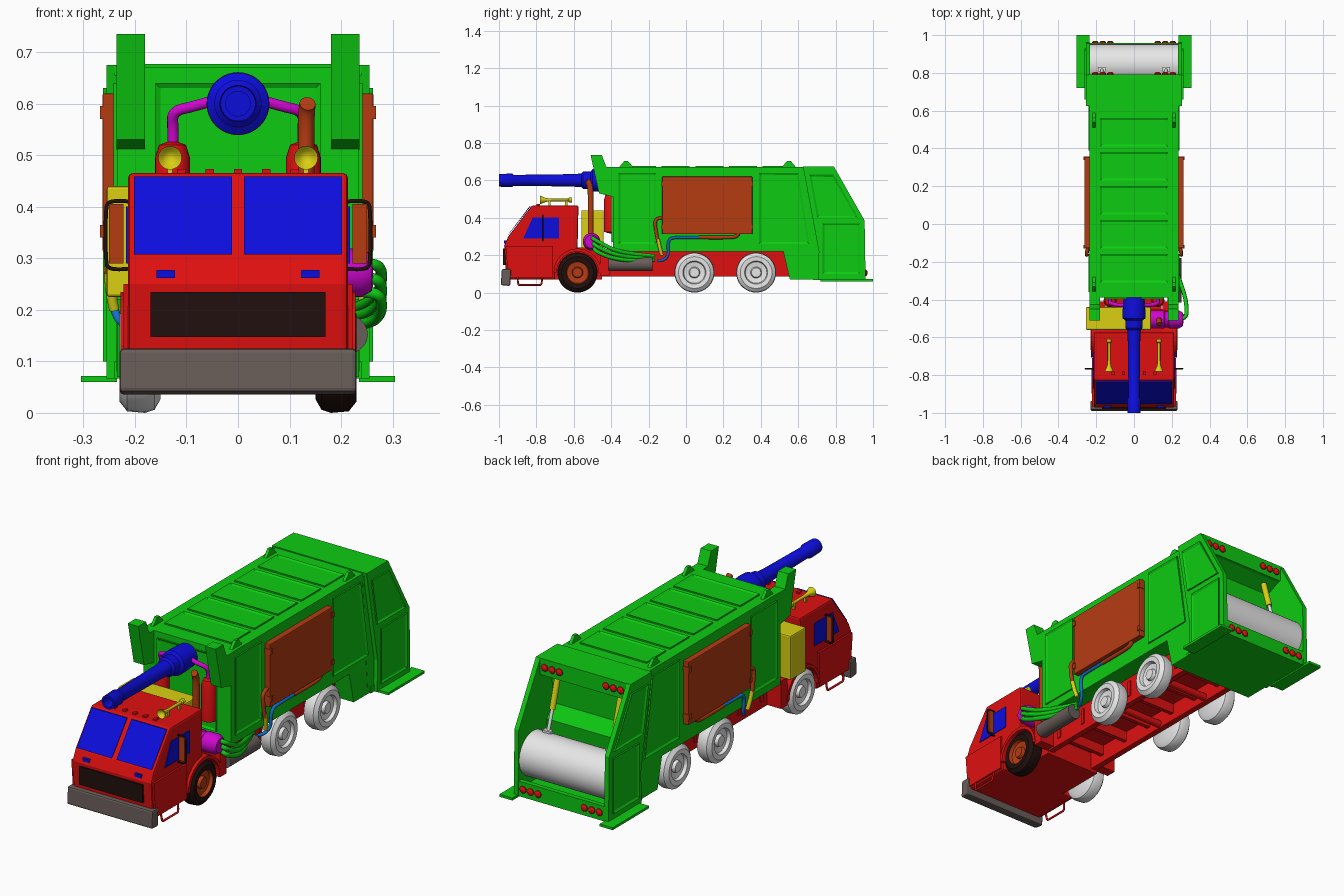
import bpy, bmesh, math
from mathutils import Vector, Matrix

cube = bpy.data.objects.get("Cube")
if cube:
    bpy.data.objects.remove(cube, do_unlink=True)


def material(name, rgb):
    m = bpy.data.materials.new(name)
    m.use_nodes = True
    m.diffuse_color = (*rgb, 1)
    m.node_tree.nodes["Principled BSDF"].inputs["Base Color"].default_value = (*rgb, 1)
    return m


GREEN = material("green", (.004, .6, .006))
RED = material("red", (.74, .005, .005))
BLUE = material("blue", (.004, .004, .73))
YELLOW = material("yellow", (.7, .63, .006))
MAGENTA = material("magenta", (.62, .002, .62))
RUST = material("rust brown", (.46, .045, .006))
WHITE = material("white", (.8, .8, .8))
BLACK = material("brown black", (.014, .005, .004))
GREY = material("warm grey", (.14, .11, .1))
AZURE = material("azure", (.004, .17, .6))
rounded = []


def finish(name, bm, mat, bevel=0, smooth=False):
    bmesh.ops.recalc_face_normals(bm, faces=bm.faces)
    me = bpy.data.meshes.new(name)
    bm.to_mesh(me)
    bm.free()
    me.materials.append(mat)
    ob = bpy.data.objects.new(name, me)
    bpy.context.collection.objects.link(ob)
    if bevel:
        mod = ob.modifiers.new("edge_bevel", 'BEVEL')
        mod.width, mod.segments = bevel, 2
    if smooth:
        rounded.append(ob)
    return ob


def prism(name, pts, x0, x1, mat, bevel=0):
    """Extrude a (y, z) outline from x0 to x1."""
    bm = bmesh.new()
    face = bm.faces.new([bm.verts.new((x0, y, z)) for y, z in pts])
    ext = bmesh.ops.extrude_face_region(bm, geom=[face])["geom"]
    bmesh.ops.translate(bm, vec=(x1 - x0, 0, 0),
                        verts=[v for v in ext if isinstance(v, bmesh.types.BMVert)])
    return finish(name, bm, mat, bevel)


def box(name, x, y, z, mat, bevel=0):
    return prism(name, [(y[0], z[0]), (y[1], z[0]), (y[1], z[1]), (y[0], z[1])], *x, mat, bevel)


def panel(name, corners, normal, mat, rim=.014):
    """Thin raised panel with a sunken middle."""
    bm = bmesh.new()
    face = bm.faces.new([bm.verts.new(c) for c in corners])
    ext = bmesh.ops.extrude_face_region(bm, geom=[face])["geom"]
    bmesh.ops.translate(bm, vec=Vector(normal) * .007,
                        verts=[v for v in ext if isinstance(v, bmesh.types.BMVert)])
    top = [f for f in ext if isinstance(f, bmesh.types.BMFace)]
    bmesh.ops.recalc_face_normals(bm, faces=bm.faces)
    bmesh.ops.inset_individual(bm, faces=top, thickness=rim, depth=-.006)
    return finish(name, bm, mat)


def lathe(name, profile, origin, axis, mat, steps=32):
    """Spin a (radius, distance) profile about an axis."""
    bm = bmesh.new()
    vs = [bm.verts.new((r, 0, t)) for r, t in profile]
    edges = [bm.edges.new(p) for p in zip(vs, vs[1:])]
    bmesh.ops.spin(bm, geom=vs + edges, cent=(0, 0, 0), axis=(0, 0, 1),
                   angle=math.tau, steps=steps)
    bmesh.ops.remove_doubles(bm, verts=bm.verts, dist=.0001)
    turn = Vector(axis).to_track_quat('Z', 'Y').to_matrix().to_4x4()
    bmesh.ops.transform(bm, matrix=Matrix.Translation(origin) @ turn, verts=bm.verts)
    return finish(name, bm, mat, smooth=True)


def rod(name, a, b, r, mat, steps=20):
    d = Vector(b) - Vector(a)
    return lathe(name, [(0, 0), (r, 0), (r, d.length), (0, d.length)], a, d, mat, steps)


def tube(name, pts, r, mat):
    cu = bpy.data.curves.new(name, 'CURVE')
    cu.dimensions, cu.bevel_depth, cu.bevel_resolution = '3D', r, 3
    cu.use_fill_caps, cu.resolution_u = True, 6
    sp = cu.splines.new('NURBS')
    sp.points.add(len(pts) - 1)
    for p, co in zip(sp.points, pts):
        p.co = (*co, 1)
    sp.order_u, sp.use_endpoint_u = 3, True
    tmp = bpy.data.objects.new(name + "_path", cu)
    bm = bmesh.new()
    me = bpy.data.meshes.new_from_object(tmp)
    bm.from_mesh(me)
    bpy.data.objects.remove(tmp)
    bpy.data.meshes.remove(me)
    return finish(name, bm, mat, smooth=True)


# Cab with wheel arch
AXLE_Y, AXLE_Z = -.58, .107
arch = [(AXLE_Y + .12 * math.cos(a), AXLE_Z + .12 * math.sin(a))
        for a in [math.radians(90 + 15 * i) for i in range(7)]]
prism("cab", [(-.96, .07), (-.972, .25), (-.95, .3), (-.825, .465), (-.575, .465)]
      + arch + [(-.70, .07)], -.213, .213, RED, .008)
box("cab_floor", (-.15, .15), (-.72, -.45), (.07, .24), RED)
prism("bumper", [(-.99, .04), (-.94, .035), (-.935, .125), (-.985, .125)], -.23, .23, GREY, .008)
box("grille", (-.17, .17), (-.979, -.965), (.147, .235), BLACK)
for i in range(5):
    box("roof_marker", (-.118 + .055 * i, -.102 + .055 * i), (-.80, -.78), (.46, .473), RED)

# Cannon
lathe("cannon", [(0, .1), (.024, .1), (.024, 0), (.034, 0), (.036, .07), (.029, .08), (.033, .38),
                 (.036, .44), (.046, .45), (.046, .49), (.06, .5), (.061, .53), (.055, .62), (0, .62)],
      (0, -1, .6), (0, 1, 0), BLUE, 40)

# Refuse body
prism("body", [(-.39, .22), (-.39, .67), (.625, .67), (.71, .22), (.705, .07), (.555, .07), (.52, .22)],
      -.235, .235, GREEN)
for i in range(5):
    y0, y1 = -.31 + .18 * i, -.16 + .18 * i
    panel("roof_panel", [(-.18, y0, .67), (.18, y0, .67), (.18, y1, .67), (-.18, y1, .67)],
          (0, 0, 1), GREEN)
panel("body_front_panel", [(-.16, -.39, .27), (.16, -.39, .27), (.16, -.39, .64), (-.16, -.39, .64)],
      (0, -1, 0), GREEN)

# Hopper
prism("hopper_inner_wall", [(.62, .66), (.785, .66), (.785, .6), (.70, .56), (.69, .42), (.74, .36),
                            (.70, .08), (.66, .08)], -.236, .236, GREEN)
box("hopper_roof", (-.24, .24), (.625, .79), (.655, .675), GREEN)
box("hopper_lamp_beam", (-.24, .24), (.775, .792), (.595, .675), GREEN)
box("hopper_floor", (-.24, .24), (.68, .955), (.067, .1), GREEN)
box("hopper_sill", (-.24, .24), (.935, .958), (.067, .14), GREEN)
rod("packer_drum", (-.234, .845, .235), (.234, .845, .235), .107, WHITE, 40)

# Chassis
box("chassis_plate", (-.12, .12), (-.5, .56), (.17, .222), RED)
for i in range(6):
    y = -.38 + .17 * i
    box("cross_member", (-.15, .15), (y, y + .02), (.12, .2), RED)
for y in (AXLE_Y, .045, .375):
    rod("axle", (-.16, y, AXLE_Z), (.16, y, AXLE_Z), .018, RED, 12)

# Engine tank and pump
box("tank", (-.255, .09), (-.56, -.44), (.225, .44), YELLOW, .006)
lathe("pump", [(0, 0), (.047, 0), (.047, .07), (.042, .075), (.042, .09), (.047, .095), (.047, .15),
               (.035, .17), (0, .172)], (.09, -.505, .272), (1, 0, 0), MAGENTA)
tube("exhaust_stack", [(.132, -.51, .3), (.132, -.51, .45), (.132, -.51, .585), (.135, -.53, .6)],
     .016, RUST)
rod("muffler", (.215, -.415, .152), (.215, -.18, .152), .037, GREY)
for i in range(3):
    z = .29 - .028 * i
    tube("green_hose", [(.245, -.50 + .01 * i, z), (.275, -.5, z), (.28, -.45, z - .03),
                        (.27, -.38, .225 - .022 * i), (.235, -.28, .205 - .018 * i),
                        (.2, -.17, .195 - .01 * i)], .011, GREEN)

WHEEL = [(0, .15), (.08, .15), (.101, .162), (.107, .18), (.104, .215), (.085, .23), (.062, .228),
         (.057, .212), (.03, .207), (.025, .222), (0, .222)]
TRAPEZOID = [(-.87, .29), (-.82, .4), (-.68, .4), (-.68, .29)]

# Paired parts
for s, side in ((1, "left"), (-1, "right")):
    def name(part):
        return side + "_" + part

    # Wheels; one front wheel has a dark tyre and coloured hub
    for y in (AXLE_Y, .045, .375):
        dark = s > 0 and y < 0
        wheel = lathe(name("wheel"), WHEEL, (0, y, AXLE_Z), (s, 0, 0), BLACK if dark else WHITE, 36)
        if dark:
            wheel.data.materials.append(RUST)
            for p in wheel.data.polygons:
                if abs(p.center.x) > .2 and math.hypot(p.center.y - y, p.center.z - AXLE_Z) < .06:
                    p.material_index = 1

    # Fender and cab details
    angles = [math.radians(12 * i) for i in range(16)]
    ring = [(AXLE_Y + r * math.cos(a), AXLE_Z + r * math.sin(a))
            for r, seq in ((.128, angles), (.112, angles[::-1])) for a in seq]
    prism(name("fender"), ring, s * .15, s * .228, RED)
    prism(name("lower_skirt"), [(-.95, .08), (-.965, .25), (-.71, .25), (-.71, .08)],
          s * .2, s * .222, RED)
    box(name("mud_guard"), (s * .15, s * .225), (-.46, -.41), (.09, .225), RED)
    tube(name("step"), [(s * .215, -.9, .08), (s * .22, -.9, .04), (s * .22, -.88, .04),
                        (s * .22, -.79, .04), (s * .22, -.77, .04), (s * .215, -.77, .08)], .005, RED)
    prism(name("windscreen"), [(-.947, .312), (-.953, .307), (-.838, .459), (-.832, .459)],
          s * .012, s * .202, BLUE)
    prism(name("door_window"), TRAPEZOID, s * .21, s * .217, BLUE)
    box(name("headlamp"), (s * .122, s * .158), (-.972, -.96), (.262, .277), BLUE)
    box(name("mirror"), (s * .222, s * .25), (-.77, -.762), (.29, .405), RUST)
    tube(name("mirror_arm"), [(s * .21, -.766, .41), (s * .252, -.766, .415), (s * .257, -.766, .39),
                              (s * .257, -.766, .3), (s * .252, -.766, .275), (s * .21, -.766, .28)],
         .004, BLACK)
    lathe(name("horn"), [(0, .02), (.014, .01), (.023, 0), (.02, .008), (.01, .03), (.007, .06),
                         (.007, .15), (.013, .155), (.013, .17), (0, .172)],
          (s * .132, -.78, .495), (0, 1, 0), YELLOW, 20)
    for y in (-.73, -.64):
        box(name("horn_foot"), (s * .127, s * .137), (y - .006, y + .006), (.463, .49), YELLOW)

    # Pressure bottles feeding the cannon
    lathe(name("pressure_bottle"), [(0, 0), (.034, .01), (.034, .18), (.026, .205), (0, .215)],
          (s * .127, -.405, .315), (0, 0, 1), RED, 24)
    tube(name("feed_pipe"), [(s * .05, -.43, .605), (s * .085, -.43, .595), (s * .128, -.42, .585),
                             (s * .126, -.405, .55), (s * .126, -.405, .51)], .011, MAGENTA)

    # Body brackets, lugs and side plates
    prism(name("lift_bracket"), [(-.51, .735), (-.45, .735), (-.425, .67), (-.38, .67), (-.38, .51),
                                 (-.465, .53)], s * .18, s * .236, GREEN)
    for y in (-.32, .55):
        prism(name("lifting_lug"), [(y - .04, .668), (y - .01, .703), (y + .01, .703), (y + .04, .668)],
              s * .205, s * .22, GREEN)
    box(name("side_plate"), (s * .23, s * .263), (-.128, .355), (.312, .62), RUST, .004)
    for y in (-.13, .34):
        for z in (.34, .57):
            box(name("plate_hinge"), (s * .23, s * .268), (y, y + .018), (z, z + .025), RUST)
    for part, pts in (("front_panel", [(-.36, .26), (-.16, .26), (-.16, .64), (-.36, .64)]),
                      ("rear_panel", [(.39, .26), (.66, .26), (.6, .64), (.39, .64)])):
        panel(name(part), [(s * .235, *p) for p in pts], (s, 0, 0), GREEN)

    # Hopper cheeks, wings, rams and lamps
    prism(name("hopper_cheek"), [(.625, .675), (.79, .675), (.955, .385), (.96, .067), (.705, .067),
                                 (.71, .22)], s * .232, s * .255, GREEN)
    panel(name("cheek_upper_panel"), [(s * .255, *p) for p in
          ((.70, .4), (.92, .4), (.79, .63), (.66, .63))], (s, 0, 0), GREEN)
    panel(name("cheek_lower_panel"), [(s * .255, *p) for p in
          ((.73, .1), (.93, .1), (.93, .37), (.73, .37))], (s, 0, 0), GREEN)
    box(name("wing_plate"), (s * .235, s * .305), (.72, 1), (.06, .072), GREEN)
    rod(name("ram_rod"), (s * .17, .82, .335), (s * .17, .775, .47), .008, WHITE, 12)
    rod(name("ram_sleeve"), (s * .17, .785, .44), (s * .17, .745, .575), .014, YELLOW, 16)
    box(name("ram_clevis"), (s * .15, s * .19), (.808, .832), (.325, .352), WHITE)
    for i in range(3):
        x = s * (.125 + .04 * i)
        for y, z in ((.79, .635), (.955, .105)):
            lathe(name("tail_lamp"), [(0, 0), (.017, 0), (.017, .008), (.01, .014), (0, .015)],
                  (x, y, z), (0, 1, 0), RED, 16)

    # Chassis rail and hydraulic lines
    box(name("chassis_rail"), (s * .115, s * .145), (-.47, .56), (.085, .222), RED)
    tube(name("rust_line"), [(s * .245, -.12, .4), (s * .25, -.165, .4), (s * .25, -.165, .35),
                             (s * .25, -.15, .27)], .009, RUST)
    tube(name("yellow_line"), [(s * .25, -.15, .285), (s * .25, -.14, .24), (s * .24, -.13, .2)],
         .01, YELLOW)
    tube(name("azure_line"), [(s * .21, -.15, .17), (s * .24, -.09, .17), (s * .248, -.1, .29),
                              (s * .248, -.04, .295), (s * .248, .1, .295)], .008, AZURE)
    tube(name("return_line"), [(s * .248, .07, .295), (s * .248, .22, .293), (s * .25, .28, .3),
                               (s * .25, .28, .32)], .01, RUST)

# Smooth the round parts
bpy.ops.object.select_all(action='DESELECT')
for ob in rounded:
    ob.select_set(True)
bpy.context.view_layer.objects.active = rounded[0]
bpy.ops.object.shade_smooth_by_angle(angle=math.radians(40))
